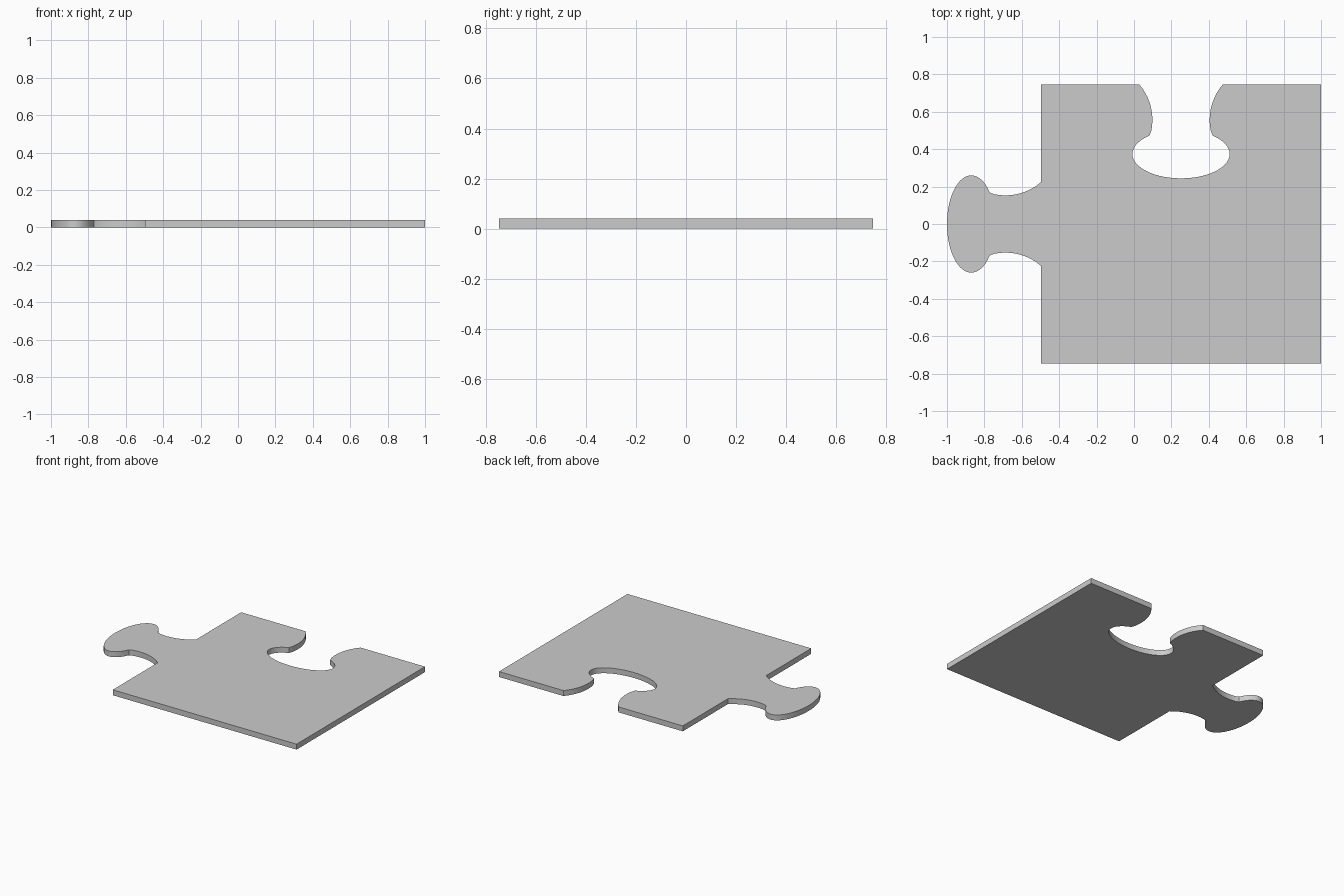
import bpy, bmesh, math

if "Cube" in bpy.data.objects:
    bpy.data.objects.remove(bpy.data.objects["Cube"])

H = 0.747              # half side of the square body
LEFT, RIGHT = -0.497, 1.0
MID = (LEFT + RIGHT) / 2
THICK = 0.04


def knob():
    """Interlocking outline as (depth from edge, sideways offset) points."""
    half = []
    # Neck: concave circular arc
    n, r = 12, 0.29
    for i in range(n):
        d = 0.274 * i / n
        half.append((d, 0.153 + r - math.sqrt(r * r - (d - 0.19) ** 2)))
    # Head: wide ellipse
    cd, a, b = 0.373, 0.130, 0.260
    start = math.acos((0.274 - cd) / a)
    n = 20
    for i in range(n + 1):
        t = start * (1 - i / n)
        half.append((cd + a * math.cos(t), b * math.sin(t)))
    return half + [(d, -w) for d, w in reversed(half[:-1])]


# Counter-clockwise outline: corners, top socket, left tab
outline = [(LEFT, -H), (RIGHT, -H), (RIGHT, H)]
outline += [(MID + w, H - d) for d, w in knob()]
outline += [(LEFT, H)]
outline += [(LEFT - d * 0.503 / 0.503, w) for d, w in knob()]

# Extrude the outline into a thin plate
bm = bmesh.new()
base = bm.faces.new([bm.verts.new((x, y, 0)) for x, y in outline])
geo = bmesh.ops.extrude_face_region(bm, geom=[base], use_keep_orig=True)
top = [v for v in geo["geom"] if isinstance(v, bmesh.types.BMVert)]
bmesh.ops.translate(bm, vec=(0, 0, THICK), verts=top)
bmesh.ops.recalc_face_normals(bm, faces=bm.faces)
mesh = bpy.data.meshes.new("jigsaw_piece")
bm.to_mesh(mesh)
bm.free()
piece = bpy.data.objects.new("jigsaw_piece", mesh)
bpy.context.collection.objects.link(piece)

# Smooth curved walls, keep the rims sharp
bpy.context.view_layer.objects.active = piece
piece.select_set(True)
bpy.ops.object.shade_smooth_by_angle(angle=math.radians(30))
